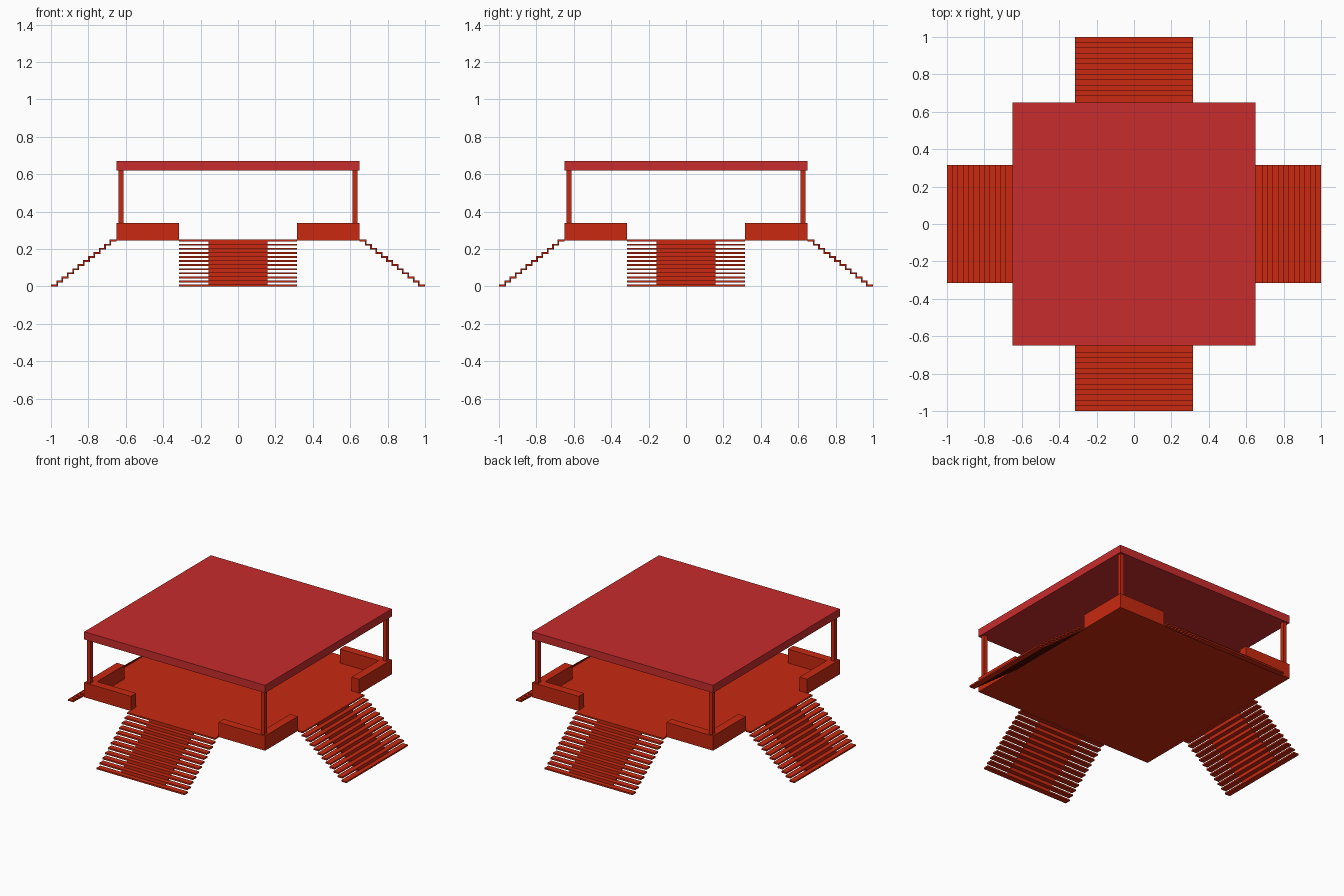
import bpy, bmesh
from math import pi
from mathutils import Matrix, Vector

if "Cube" in bpy.data.objects:
    bpy.data.objects.remove(bpy.data.objects["Cube"])


def material(name, color):
    m = bpy.data.materials.new(name)
    m.diffuse_color = color
    m.use_nodes = True
    m.node_tree.nodes["Principled BSDF"].inputs["Base Color"].default_value = m.diffuse_color
    return m


red = material("red_paint", (0.58, 0.022, 0.005, 1))
roof_red = material("roof_red", (0.58, 0.025, 0.025, 0.86))


def build(name, boxes, mat, turn=0):
    """One object from boxes (min corner, max corner), turned in quarter steps about z."""
    bm = bmesh.new()
    for lo, hi in boxes:
        lo, hi = Vector(lo), Vector(hi)
        place = Matrix.Translation((lo + hi) / 2) @ Matrix.Diagonal((*(hi - lo), 1))
        bmesh.ops.create_cube(bm, size=1, matrix=place)
    bm.transform(Matrix.Rotation(turn * pi / 2, 4, 'Z'))
    mesh = bpy.data.meshes.new(name)
    bm.to_mesh(mesh)
    bm.free()
    mesh.materials.append(mat)
    obj = bpy.data.objects.new(name, mesh)
    bpy.context.collection.objects.link(obj)
    return obj


def corner_wall(name, turn):
    """L-shaped low wall round the front left corner."""
    bm = bmesh.new()
    a, b, c = -HALF, -HALF + WALL, -STAIR
    outline = [(a, a), (c, a), (c, b), (b, b), (b, c), (a, c)]
    face = bm.faces.new([bm.verts.new((x, y, DECK)) for x, y in outline])
    ext = bmesh.ops.extrude_face_region(bm, geom=[face])
    verts = [v for v in ext["geom"] if isinstance(v, bmesh.types.BMVert)]
    bmesh.ops.translate(bm, verts=verts, vec=(0, 0, 0.34 - DECK))
    bmesh.ops.recalc_face_normals(bm, faces=bm.faces)
    bm.transform(Matrix.Rotation(turn * pi / 2, 4, 'Z'))
    mesh = bpy.data.meshes.new(name)
    bm.to_mesh(mesh)
    bm.free()
    mesh.materials.append(red)
    bpy.context.collection.objects.link(bpy.data.objects.new(name, mesh))


HALF, STAIR, WALL, DECK = 0.65, 0.315, 0.055, 0.25
STEPS, THICK, DEPTH = 12, 0.01, 0.037
RUN = (1 - HALF - DEPTH) / (STEPS - 1)
RISE = (DECK - THICK) / (STEPS - 1)

# Deck and flat roof
build("deck", [((-HALF, -HALF, DECK - 0.005), (HALF, HALF, DECK))], red)
build("roof", [((-HALF, -HALF, 0.62), (HALF, HALF, 0.67))], roof_red)

# Stair treads and narrower central risers, front flight then turned
treads, risers = [], []
for i in range(STEPS):
    y, z = -1 + i * RUN, i * RISE
    treads.append(((-STAIR, y, z), (STAIR, y + DEPTH, z + THICK)))
    if i < STEPS - 1:
        risers.append(((-STAIR / 2, y + RUN, z + THICK),
                       (STAIR / 2, y + DEPTH, z + RISE)))

for turn, side in enumerate(("front", "right", "back", "left")):
    build(side + "_stair_treads", treads, red, turn)
    build(side + "_stair_risers", risers, red, turn)

# Corner walls with the posts that carry the roof
for turn, corner in enumerate(("front_left", "front_right", "back_right", "back_left")):
    corner_wall(corner + "_wall", turn)
    build(corner + "_post", [((-0.638, -0.638, 0.34), (-0.612, -0.612, 0.62))], red, turn)
